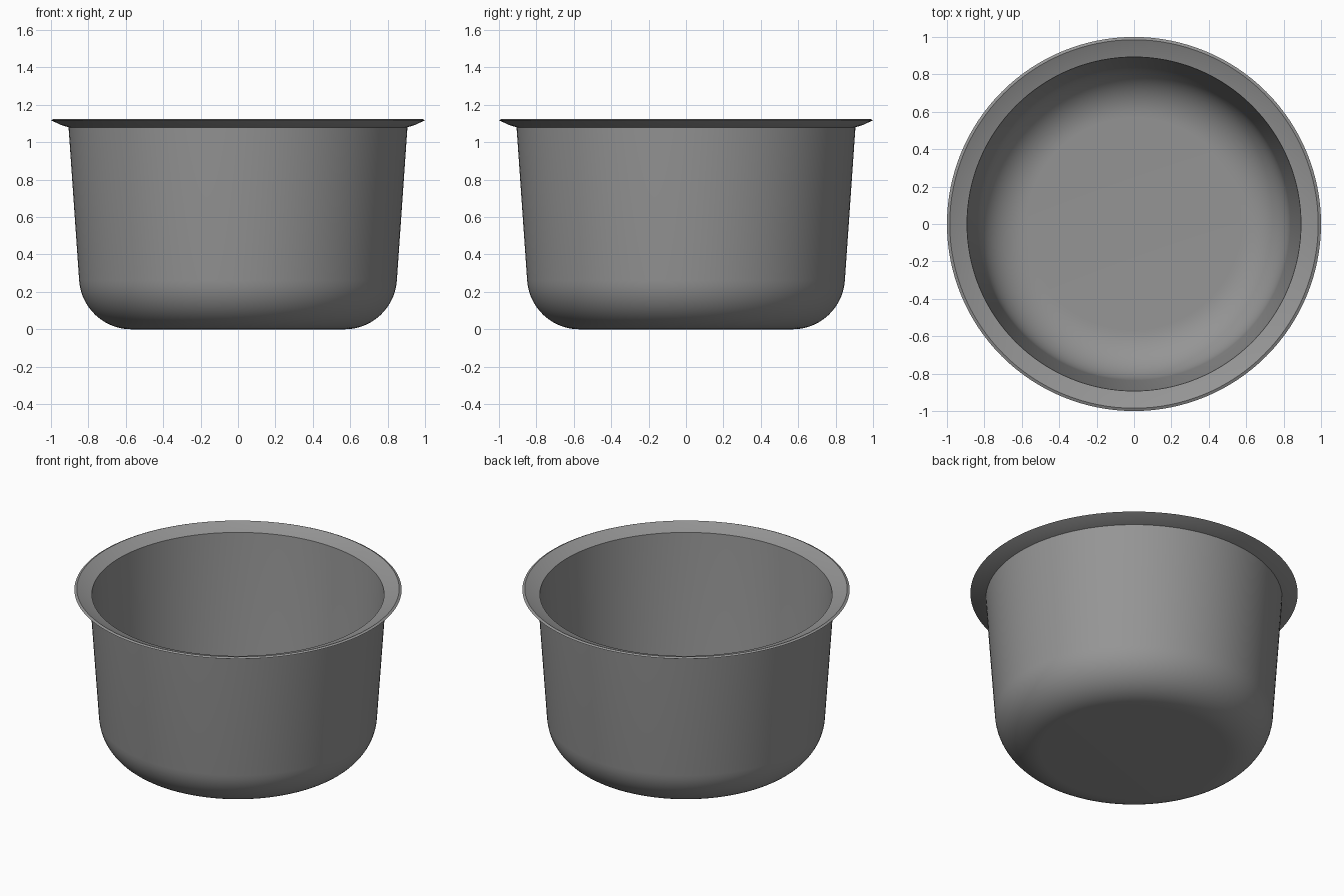
import bpy, bmesh, math

if "Cube" in bpy.data.objects:
    bpy.data.objects.remove(bpy.data.objects["Cube"])

SEGMENTS = 128

# Grey metal
metal = bpy.data.materials.new("grey_metal")
metal.diffuse_color = (0.3, 0.3, 0.3, 1)
metal.use_nodes = True
metal.node_tree.nodes["Principled BSDF"].inputs["Base Color"].default_value = metal.diffuse_color


def corner(cx, cz, r, end_deg, n=14):
    """Rounded bottom corner, from straight down to end_deg."""
    return [(cx + r * math.cos(math.radians(a)), cz + r * math.sin(math.radians(a)))
            for a in (-90 + (end_deg + 90) * i / n for i in range(n + 1))]


def lathe(name, profile, mat):
    """Spin a closed (radius, z) profile around z; radius 0 ends are poles."""
    bm = bmesh.new()
    rings = []
    for r, z in profile:
        if r == 0:
            rings.append([bm.verts.new((0, 0, z))])
        else:
            rings.append([bm.verts.new((r * math.cos(2 * math.pi * i / SEGMENTS),
                                        r * math.sin(2 * math.pi * i / SEGMENTS), z))
                          for i in range(SEGMENTS)])
    for a, b in zip(rings, rings[1:]):
        for i in range(SEGMENTS):
            j = (i + 1) % SEGMENTS
            quad = [a[i % len(a)], a[j % len(a)], b[j % len(b)], b[i % len(b)]]
            bm.faces.new(list(dict.fromkeys(quad)))
    bmesh.ops.recalc_face_normals(bm, faces=bm.faces)
    me = bpy.data.meshes.new(name)
    bm.to_mesh(me)
    bm.free()
    me.materials.append(mat)
    ob = bpy.data.objects.new(name, me)
    bpy.context.collection.objects.link(ob)
    bpy.context.view_layer.objects.active = ob
    ob.select_set(True)
    bpy.ops.object.shade_smooth_by_angle(angle=math.radians(25))
    ob.select_set(False)
    return ob


# Pot: outer shell, flared rim, then inner shell
outer = [(0, 0)] + corner(0.57, 0.28, 0.28, -4)
rim = [(0.906, 1.08), (0.95, 1.094), (1.0, 1.118), (0.985, 1.125), (0.94, 1.104), (0.893, 1.088)]
inner = corner(0.57, 0.28, 0.266, -4)[::-1] + [(0, 0.014)]
lathe("pot", outer + rim + inner, metal)
